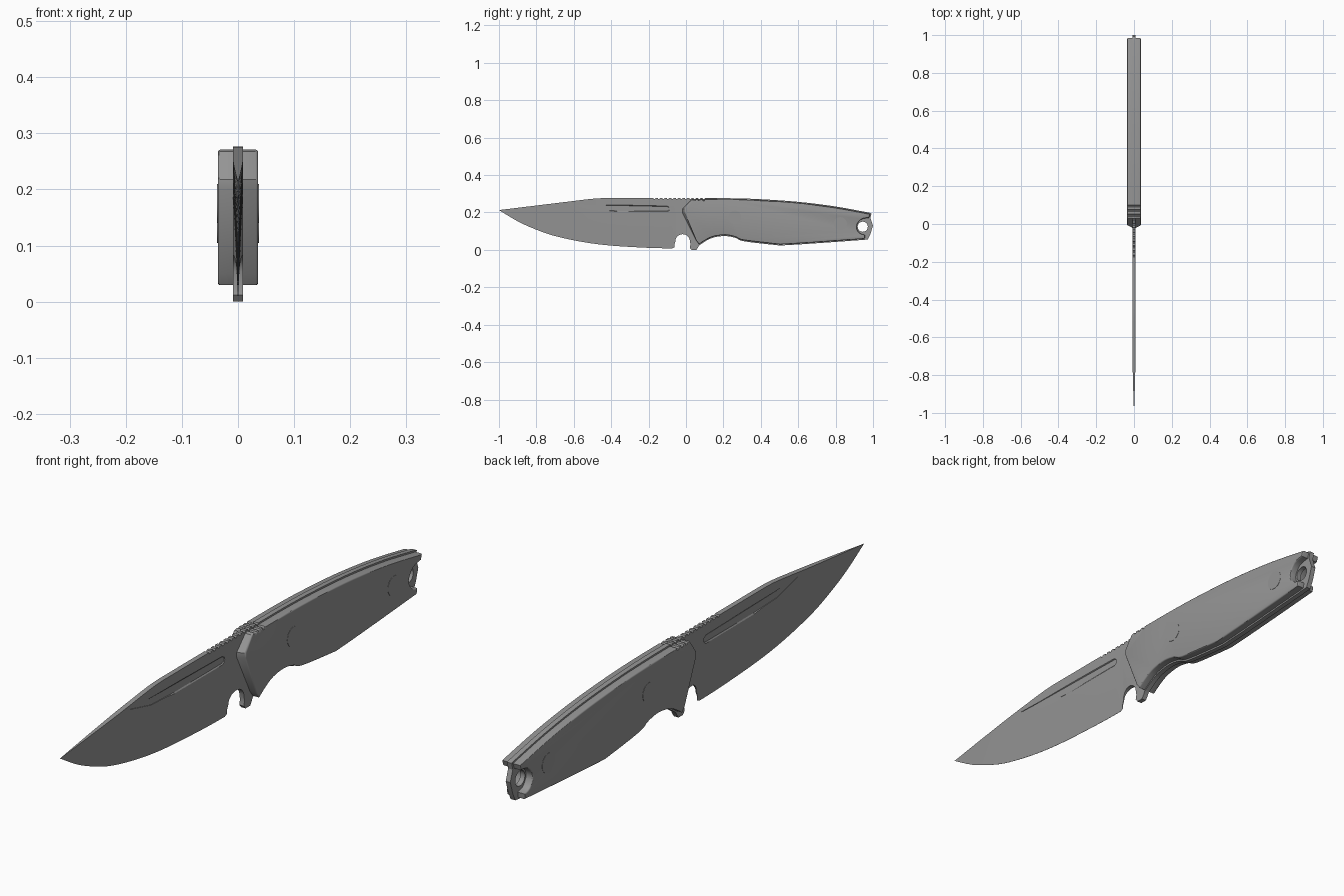
import bpy, bmesh, math
from mathutils import Vector

cube = bpy.data.objects.get("Cube")
if cube:
    bpy.data.objects.remove(cube, do_unlink=True)

steel = bpy.data.materials.new("neutral grey")
steel.use_nodes = True
GREY = (0.3, 0.3, 0.3, 1)
steel.diffuse_color = GREY
steel.node_tree.nodes["Principled BSDF"].inputs["Base Color"].default_value = GREY

HALF = 0.009      # half thickness of the steel
OUTER = 0.036     # outer face of the grips


def smooth(pts, n=4):
    """Rounded path through the given points."""
    out = []
    for i in range(len(pts) - 1):
        p0, p1, p2, p3 = (Vector(pts[min(max(i + k, 0), len(pts) - 1)]) for k in (-1, 0, 1, 2))
        for s in range(n):
            t = s / n
            out.append(tuple(0.5 * (2 * p1 + (p2 - p0) * t + (2 * p0 - 5 * p1 + 4 * p2 - p3) * t ** 2
                                    + (3 * p1 - p0 - 3 * p2 + p3) * t ** 3)))
    return out + [tuple(pts[-1])]


def extrude(profile, x0, x1):
    """Solid from a side profile of (y, z) points."""
    bm = bmesh.new()
    face = bm.faces.new([bm.verts.new((x0, y, z)) for y, z in profile])
    ext = bmesh.ops.extrude_face_region(bm, geom=[face])
    for v in ext["geom"]:
        if isinstance(v, bmesh.types.BMVert):
            v.co.x = x1
    bmesh.ops.recalc_face_normals(bm, faces=bm.faces[:])
    return bm


def make(name, bm):
    mesh = bpy.data.meshes.new(name)
    bm.to_mesh(mesh)
    bm.free()
    obj = bpy.data.objects.new(name, mesh)
    bpy.context.collection.objects.link(obj)
    mesh.materials.append(steel)
    return obj


def activate(obj):
    bpy.ops.object.select_all(action='DESELECT')
    obj.select_set(True)
    bpy.context.view_layer.objects.active = obj


def cut(obj, cutter):
    mod = obj.modifiers.new("cut", 'BOOLEAN')
    mod.operation, mod.solver, mod.object = 'DIFFERENCE', 'EXACT', cutter
    activate(obj)
    bpy.ops.object.modifier_apply(modifier=mod.name)
    bpy.data.objects.remove(cutter, do_unlink=True)


def disc(name, y, z, radius, x, depth):
    bm = bmesh.new()
    bmesh.ops.create_cone(bm, cap_ends=True, segments=32, radius1=radius, radius2=radius, depth=depth)
    for v in bm.verts:
        v.co = (x + v.co.z, y + v.co.x, z + v.co.y)
    bmesh.ops.recalc_face_normals(bm, faces=bm.faces[:])
    return make(name, bm)


def finish(obj):
    activate(obj)
    bpy.ops.object.shade_smooth_by_angle(angle=math.radians(30))


# Shared outlines: cutting edge, handle back and handle belly
edge = smooth([(-1, 0.213), (-0.9, 0.153), (-0.8, 0.108), (-0.7, 0.074), (-0.55, 0.042),
               (-0.4, 0.023), (-0.2, 0.011), (-0.075, 0.008)])
back = smooth([(0.11, 0.271), (0.25, 0.27), (0.4, 0.265), (0.6, 0.251), (0.8, 0.226), (0.985, 0.192)])
belly = smooth([(0.955, 0.06), (0.72, 0.043), (0.53, 0.031), (0.48, 0.032), (0.31, 0.052), (0.265, 0.07),
                (0.21, 0.08), (0.15, 0.073), (0.11, 0.056), (0.07, 0.03)])


def edge_height(y):
    for (y0, z0), (y1, z1) in zip(edge, edge[1:]):
        if y <= y1:
            return z0 + (z1 - z0) * (y - y0) / (y1 - y0)
    return edge[-1][1]


def clamp(v):
    return min(max(v, 0), 1)


# Blade and full tang in one piece, with finger notch, guard and thumb grooves
notch = [(-0.018 - 0.039 * math.cos(a), 0.045 + 0.039 * math.sin(a))
         for a in [math.pi * i / 14 for i in range(15)]]
profile = edge + [(-0.062, 0.014), (-0.062, 0.03)] + notch
profile += [(0.024, 0.03), (0.02, 0.012), (0.03, 0), (0.055, 0), (0.064, 0.012)]
profile += [(y, z - 0.006) for y, z in reversed(belly)]
profile += [(0.972, 0.056), (0.986, 0.085), (1, 0.13), (0.986, 0.17), (0.992, 0.195)]
profile += [(y, z + 0.006) for y, z in reversed(back)]
for i in range(12):
    y = 0.095 - 0.024 * i
    profile += [(y + 0.006, 0.277), (y + 0.003, 0.271), (y - 0.003, 0.271), (y - 0.006, 0.277)]
profile += smooth([(-0.43, 0.277), (-0.48, 0.275), (-0.54, 0.269)])
blade_bm = extrude(profile, -HALF, HALF)
stations = [p[0] for p in edge[1:]] + [-0.055, -0.018]
for co, no in [((0, y, 0), (0, 1, 0)) for y in stations] + [((0, 0, 0.198), (0, 0, 1))]:
    bmesh.ops.bisect_plane(blade_bm, geom=blade_bm.verts[:] + blade_bm.edges[:] + blade_bm.faces[:],
                           dist=1e-5, plane_co=co, plane_no=no)
for v in blade_bm.verts:
    y, z = v.co.y, v.co.z
    grind = max(0.04, clamp((z - edge_height(y)) / 0.185))
    plunge = clamp((y + 0.055) / 0.037)
    v.co.x *= grind + (1 - grind) * plunge
blade = make("blade_and_tang", blade_bm)

# Long groove below the spine on each side
groove = [(-0.62, 0.244), (-0.53, 0.241), (-0.1, 0.238), (-0.09, 0.23), (-0.087, 0.219),
          (-0.09, 0.208), (-0.1, 0.2), (-0.37, 0.2), (-0.5, 0.214)]
for side in (-1, 1):
    cutter_bm = extrude(groove, side * 0.006, side * 0.012)
    for v in cutter_bm.verts:
        if abs(v.co.x) < 0.007:
            v.co.z += (0.222 - v.co.z) * 0.4 if v.co.y > -0.45 else 0
    cut(blade, make("groove_cutter", cutter_bm))

# Lanyard hole
cut(blade, disc("hole_cutter", 0.945, 0.124, 0.027, 0, 0.1))
finish(blade)

# Grips on both sides, rounded on the outside and scooped around the hole
PINS = [(0.26, 0.175), (0.825, 0.14)]
front = [(0.055, 0.05), (-0.02, 0.2), (-0.02, 0.218), (0.028, 0.268)]
scoop = smooth([(0.978, 0.172), (0.935, 0.162), (0.911, 0.126), (0.928, 0.09), (0.958, 0.08)], 3)
grooves = []
for y in (0.047, 0.071, 0.095):
    grooves += [(y - 0.006, 0.271), (y - 0.003, 0.265), (y + 0.003, 0.265), (y + 0.006, 0.271)]
for side, label in ((1, "left"), (-1, "right")):
    bm = extrude(front + grooves + back + scoop + belly, side * HALF, side * OUTER)
    for v in bm.verts:
        if abs(v.co.x) > 0.03 and v.co.y < 0.04 and v.co.z < 0.25:
            v.co.y += 0.012
    rim = [e for e in bm.edges if all(abs(v.co.x) > 0.03 for v in e.verts)]
    bmesh.ops.bevel(bm, geom=rim, offset=0.008, segments=3, profile=0.5, affect='EDGES',
                    clamp_overlap=True)
    finish(make(label + "_grip", bm))
    for i, (y, z) in enumerate(PINS):
        finish(disc(f"{label}_pin_{i + 1}", y, z, 0.035, side * (OUTER - 0.004), 0.01))
